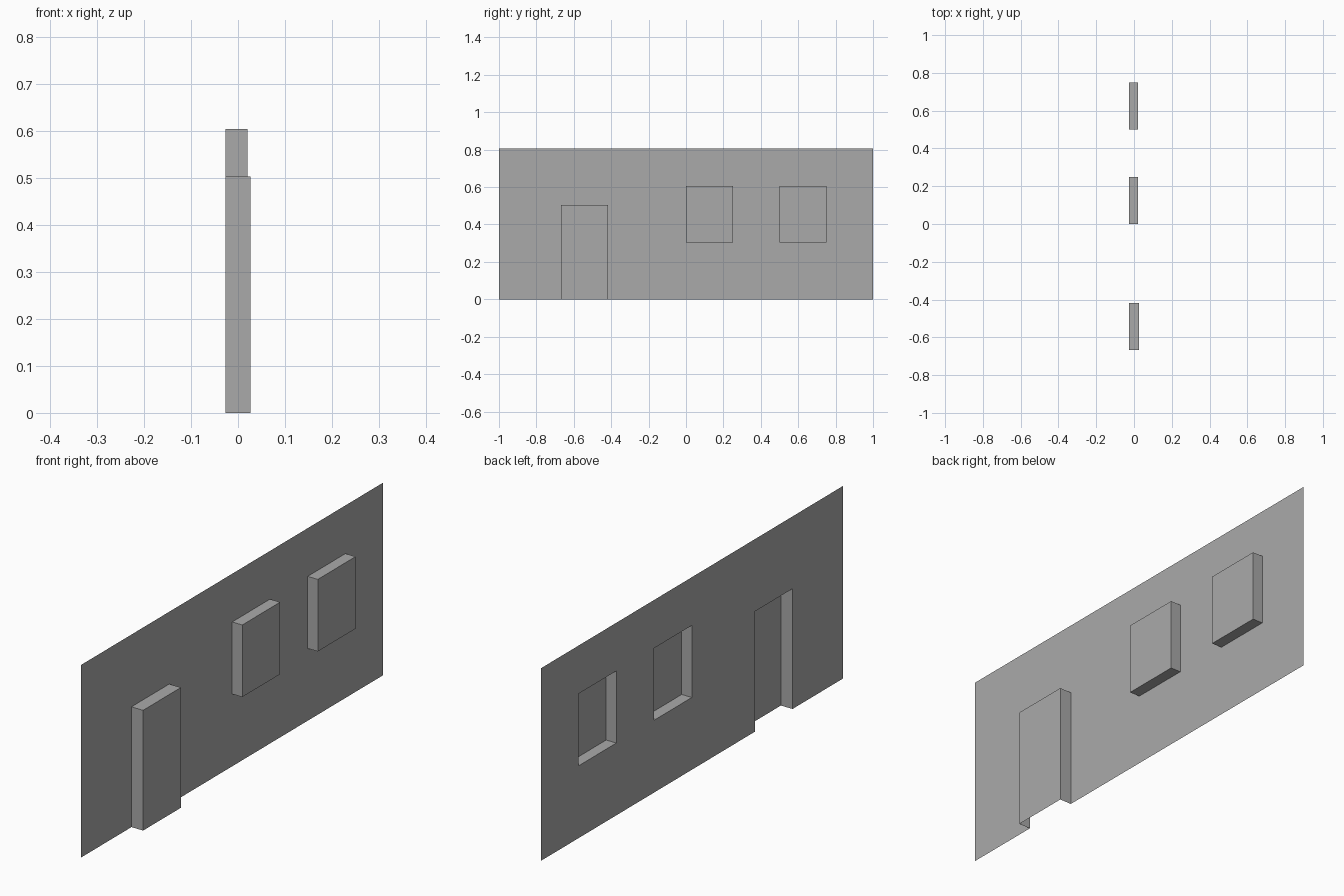
import bpy, bmesh
from mathutils import Vector

cube = bpy.data.objects.get("Cube")
if cube:
    bpy.data.objects.remove(cube, do_unlink=True)

# Single plain colour
grey = bpy.data.materials.new("plain grey")
grey.use_nodes = True
colour = (0.4, 0.4, 0.4, 1)
grey.diffuse_color = colour
grey.node_tree.nodes["Principled BSDF"].inputs["Base Color"].default_value = colour

BACK = -0.027          # plane of the wall sheet
HEIGHT = 0.807
# Recesses pushed out of the sheet: y range, z range, depth
DOOR = (-0.667, -0.417, 0, 0.504, 0.054)
WINDOWS = [(y, y + 0.25, 0.303, 0.605, 0.047) for y in (0, 0.5)]
RECESSES = [DOOR] + WINDOWS

# Wall sheet, divided along the edges of the openings
bm = bmesh.new()
ys = sorted({-1, 1} | {y for r in RECESSES for y in r[:2]})
zs = sorted({0, HEIGHT} | {z for r in RECESSES for z in r[2:4]})
grid = [[bm.verts.new((BACK, y, z)) for z in zs] for y in ys]
for a, b in zip(grid, grid[1:]):
    for i in range(len(zs) - 1):
        bm.faces.new((a[i], b[i], b[i + 1], a[i + 1]))

# Push each door or window panel out towards +x
for y0, y1, z0, z1, depth in RECESSES:
    panel = []
    for f in bm.faces:
        c = f.calc_center_median()
        if y0 < c.y < y1 and z0 < c.z < z1:
            panel.append(f)
    out = bmesh.ops.extrude_face_region(bm, geom=panel)["geom"]
    moved = [g for g in out if isinstance(g, bmesh.types.BMVert)]
    bmesh.ops.translate(bm, verts=moved, vec=Vector((depth, 0, 0)))
    # Remove any of the starting faces left behind in the opening
    old = [f for f in panel if f.is_valid]
    if old:
        bmesh.ops.delete(bm, geom=old, context='FACES')

# The doorway is open at the floor
floor = [f for f in bm.faces if all(v.co.z < 0.001 for v in f.verts)]
bmesh.ops.delete(bm, geom=floor, context='FACES')
bmesh.ops.recalc_face_normals(bm, faces=bm.faces[:])
if sum(f.normal.x * f.calc_area() for f in bm.faces) < 0:
    bmesh.ops.reverse_faces(bm, faces=bm.faces[:])

mesh = bpy.data.meshes.new("wall_panel")
bm.to_mesh(mesh)
bm.free()
mesh.materials.append(grey)
wall = bpy.data.objects.new("wall_panel", mesh)
bpy.context.collection.objects.link(wall)
